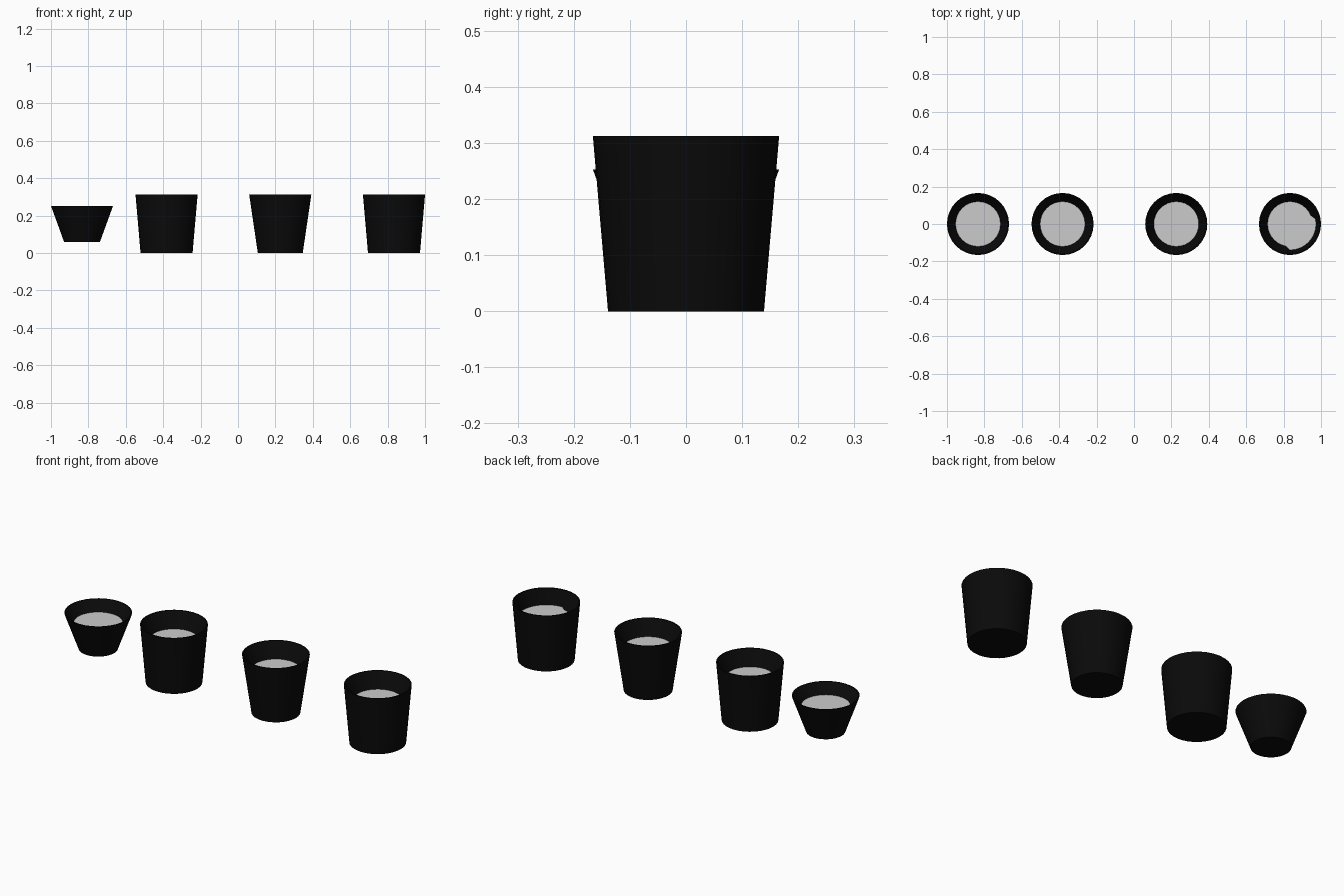
import bpy, bmesh, math

if "Cube" in bpy.data.objects:
    bpy.data.objects.remove(bpy.data.objects["Cube"])

SIDES = 32
black = bpy.data.materials.new("black_plastic")
black.diffuse_color = (0.003, 0.003, 0.003, 1)
black.use_nodes = True
black.node_tree.nodes["Principled BSDF"].inputs["Base Color"].default_value = black.diffuse_color


def add_mesh(name, bm, mat=None):
    bmesh.ops.recalc_face_normals(bm, faces=bm.faces)
    mesh = bpy.data.meshes.new(name)
    bm.to_mesh(mesh)
    bm.free()
    ob = bpy.data.objects.new(name, mesh)
    bpy.context.collection.objects.link(ob)
    if mat:
        mesh.materials.append(mat)
    bpy.context.view_layer.objects.active = ob
    bpy.ops.object.select_all(action='DESELECT')
    ob.select_set(True)
    bpy.ops.object.shade_smooth_by_angle(angle=math.radians(35))
    return ob


def ring(bm, x, z, radius):
    """Ring of verts; radius is a function of the angle."""
    angles = [2 * math.pi * i / SIDES for i in range(SIDES)]
    return [bm.verts.new((x + radius(a) * math.cos(a), radius(a) * math.sin(a), z))
            for a in angles]


def const(r):
    return lambda a: r


def uneven(a):
    """Soil edge pushed outward on the front right side."""
    d = math.degrees(a)
    return 0.139 if d <= 15 or d >= 270 else 0.12


def pot(name, x, z0, z1, r0, soil_z, soil_radius):
    # tapered shell: base, outer wall, thin rim, sloping inner wall
    bm = bmesh.new()
    rings = [ring(bm, x, z, r) for z, r in (
        (z0, const(r0)), (z1, const(0.166)), (z1, const(0.16)), (soil_z - 0.003, soil_radius))]
    for low, high in zip(rings, rings[1:]):
        for i in range(SIDES):
            j = (i + 1) % SIDES
            bm.faces.new((low[i], low[j], high[j], high[i]))
    bm.faces.new(rings[0])
    bm.faces.new(rings[-1])
    add_mesh(name, bm, black)
    # soil disc
    bm = bmesh.new()
    bm.faces.new(ring(bm, x, soil_z, soil_radius))
    soil = add_mesh(name + "_soil", bm)
    if soil.data.polygons[0].normal.z < 0:
        soil.data.flip_normals()


pot("raised_bowl_pot", -0.834, 0.06, 0.253, 0.096, 0.20, const(0.12))
pot("wide_pot_left", -0.382, 0, 0.312, 0.139, 0.23, const(0.12))
pot("narrow_pot", 0.226, 0, 0.312, 0.12, 0.23, const(0.12))
pot("wide_pot_right", 0.834, 0, 0.312, 0.139, 0.23, uneven)
